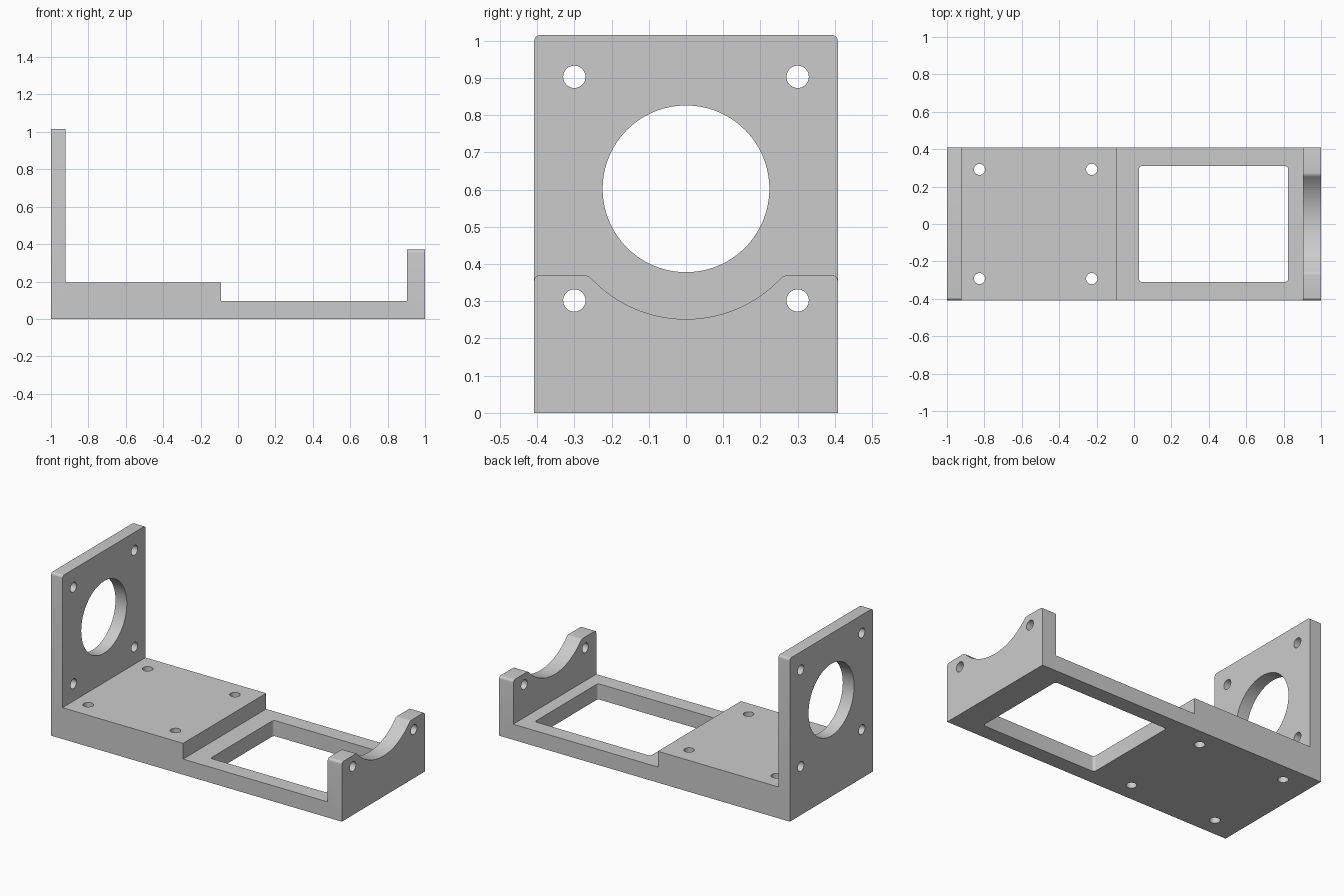
import bpy
import bmesh
from math import sin, cos, pi, sqrt, atan2, radians
from mathutils import Vector

if "Cube" in bpy.data.objects:
    bpy.data.objects.remove(bpy.data.objects["Cube"], do_unlink=True)

HALF_W = 0.408       # half the bracket depth
PLATE_TOP = 1.015
SADDLE_TOP = 0.37
BORE_Z = 0.602       # shared axis of bore and saddle
HOLE_Y = 0.30
HOLE_R = 0.03

grey = bpy.data.materials.new("plain grey")
grey.use_nodes = True
colour = (0.6, 0.6, 0.6, 1)
grey.diffuse_color = colour
grey.node_tree.nodes["Principled BSDF"].inputs["Base Color"].default_value = colour


def arc(cx, cy, r, start, end, steps):
    return [(cx + r * cos(start + (end - start) * i / steps),
             cy + r * sin(start + (end - start) * i / steps)) for i in range(steps + 1)]


def prism(name, points, axis, lo, hi, rounded=None):
    """Extrude a 2D outline along an axis; optionally round chosen edges."""
    place = {"x": lambda a, b, d: (d, a, b),
             "y": lambda a, b, d: (a, d, b),
             "z": lambda a, b, d: (a, b, d)}[axis]
    bm = bmesh.new()
    face = bm.faces.new([bm.verts.new(place(a, b, lo)) for a, b in points])
    new = bmesh.ops.extrude_face_region(bm, geom=[face])["geom"]
    shift = Vector(place(0, 0, hi - lo))
    bmesh.ops.translate(bm, vec=shift, verts=[v for v in new if isinstance(v, bmesh.types.BMVert)])
    if rounded:
        edges = [e for e in bm.edges if rounded(e)]
        bmesh.ops.bevel(bm, geom=edges, offset=0.016, segments=6, profile=0.5, affect="EDGES")
    bmesh.ops.recalc_face_normals(bm, faces=bm.faces)
    mesh = bpy.data.meshes.new(name)
    bm.to_mesh(mesh)
    bm.free()
    mesh.materials.append(grey)
    obj = bpy.data.objects.new(name, mesh)
    bpy.context.collection.objects.link(obj)
    return obj


def drill(name, a, b, r, axis, lo, hi, steps=32):
    return prism(name, arc(a, b, r, 0, 2 * pi, steps)[:-1], axis, lo, hi)


# Stepped bed with a tall plate and a low saddle post, in side profile
profile = [(-1, 0), (1, 0), (1, SADDLE_TOP), (0.903, SADDLE_TOP), (0.903, 0.097),
           (-0.092, 0.097), (-0.092, 0.195), (-0.922, 0.195), (-0.922, PLATE_TOP), (-1, PLATE_TOP)]


def upright_corner(e):
    p, q = (v.co for v in e.verts)
    return abs(p.y - q.y) < 0.001 and abs(p.z - q.z) < 0.001 and p.z > 0.3


bracket = prism("motor_mount_bracket", profile, "y", -HALF_W, HALF_W, upright_corner)

# Large bore in the tall plate
cutters = [drill("bore_cutter", 0, BORE_Z, 0.224, "x", -1.1, -0.8, 96)]

# Screw holes through the uprights and the bed
for side in (-1, 1):
    cutters.append(drill("lower_hole_cutter", side * HOLE_Y, 0.302, HOLE_R, "x", -1.1, 1.1))
    cutters.append(drill("upper_hole_cutter", side * HOLE_Y, 0.903, HOLE_R, "x", -1.1, -0.8))
    for x in (-0.826, -0.226):
        cutters.append(drill("bed_hole_cutter", x, side * 0.292, HOLE_R, "z", -0.1, 0.3))

# Round saddle with softened lips
saddle_r, lip = 0.35, 0.03
lip_z = SADDLE_TOP - lip
lip_y = sqrt((saddle_r + lip) ** 2 - (BORE_Z - lip_z) ** 2)
tangent = atan2(BORE_Z - lip_z, -lip_y)
right_lip = arc(lip_y, lip_z, lip, pi / 2, tangent, 6)
left_lip = [(-y, z) for y, z in reversed(right_lip)]
bowl = arc(0, BORE_Z, saddle_r, tangent - pi, -tangent, 48)[1:-1]
outline = [(lip_y, 0.5)] + right_lip + bowl + left_lip + [(-lip_y, 0.5)]
cutters.append(prism("saddle_cutter", outline, "x", 0.8, 1.1))

# Rectangular window in the thin half of the bed
window = [(0.027, -0.31), (0.824, -0.31), (0.824, 0.31), (0.027, 0.31)]
cutters.append(prism("window_cutter", window, "z", -0.1, 0.15,
                     lambda e: abs(e.verts[0].co.z - e.verts[1].co.z) > 0.1))

# Cut everything, then discard the cutters
bpy.context.view_layer.objects.active = bracket
for cutter in cutters:
    cutter.hide_render = True
    mod = bracket.modifiers.new("cut", "BOOLEAN")
    mod.operation = "DIFFERENCE"
    mod.solver = "EXACT"
    mod.object = cutter
    bpy.ops.object.modifier_apply(modifier=mod.name)
    bpy.data.objects.remove(cutter, do_unlink=True)

bpy.ops.object.select_all(action="DESELECT")
bracket.select_set(True)
bpy.ops.object.shade_smooth_by_angle(angle=radians(30))
